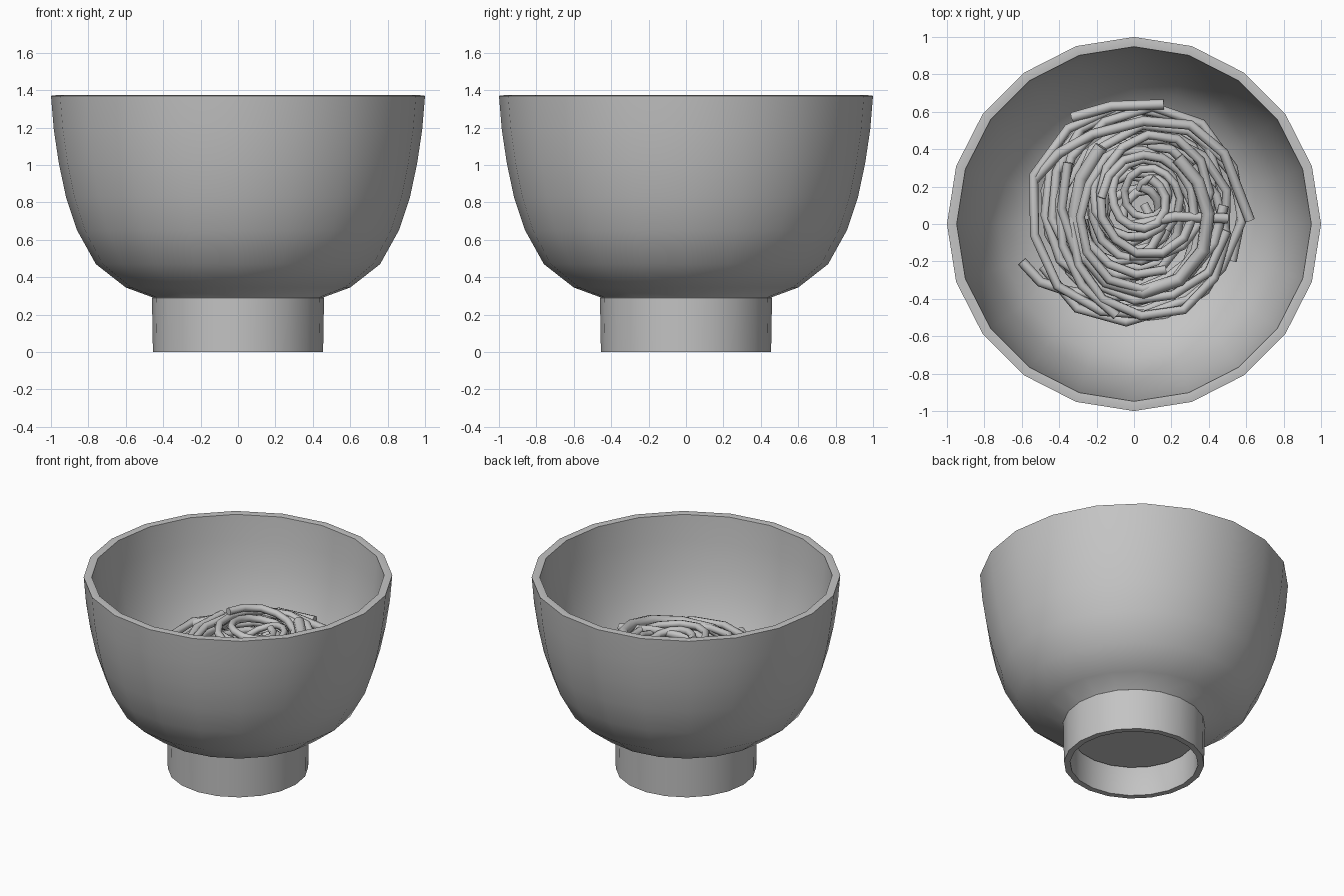
import bpy
import bmesh
import math
import random

random.seed(7)
if "Cube" in bpy.data.objects:
    bpy.data.objects.remove(bpy.data.objects["Cube"], do_unlink=True)

SIDES = 20


def make_material(name, value):
    mat = bpy.data.materials.new(name)
    mat.use_nodes = True
    colour = (value, value, value, 1)
    mat.diffuse_color = colour
    mat.node_tree.nodes["Principled BSDF"].inputs["Base Color"].default_value = colour
    return mat


grey = make_material("plain grey", 0.55)


def lathe(name, profile, closed=False):
    """Spin an (r, z) profile about the z axis."""
    bm = bmesh.new()
    verts = [bm.verts.new((r, 0, z)) for r, z in profile]
    pairs = list(zip(verts, verts[1:]))
    if closed:
        pairs.append((verts[-1], verts[0]))
    edges = [bm.edges.new(p) for p in pairs]
    bmesh.ops.spin(bm, geom=verts + edges, axis=(0, 0, 1), cent=(0, 0, 0),
                   angle=math.tau, steps=SIDES, use_duplicate=False)
    bmesh.ops.remove_doubles(bm, verts=bm.verts, dist=0.0005)
    bmesh.ops.recalc_face_normals(bm, faces=bm.faces)
    mesh = bpy.data.meshes.new(name)
    bm.to_mesh(mesh)
    bm.free()
    mesh.materials.append(grey)
    obj = bpy.data.objects.new(name, mesh)
    bpy.context.collection.objects.link(obj)
    bpy.ops.object.select_all(action='DESELECT')
    obj.select_set(True)
    bpy.context.view_layer.objects.active = obj
    bpy.ops.object.shade_smooth_by_angle(angle=math.radians(50))


# Bowl shell: outside from the bottom up, over the rim, then down the inside
outside = [(0, 0.2), (0.4, 0.2), (0.45, 0.29), (0.6, 0.345), (0.76, 0.47),
           (0.86, 0.65), (0.92, 0.83), (0.958, 1.01), (0.985, 1.19), (1, 1.37)]
inside = [(0.975, 1.373), (0.948, 1.37), (0.934, 1.19), (0.908, 1.01), (0.87, 0.85),
          (0.81, 0.68), (0.72, 0.52), (0.57, 0.405), (0.4, 0.345), (0, 0.31)]
lathe("bowl", outside + inside)

# Hollow foot ring
lathe("foot_ring", [(0.445, 0.3), (0.46, 0.29), (0.455, 0), (0.415, 0),
                    (0.415, 0.25)], closed=True)


def tube(name, points, thickness=0.025):
    """A capped strand through the points, the whole heap leaning up to the back."""
    curve = bpy.data.curves.new(name, 'CURVE')
    curve.dimensions = '3D'
    curve.bevel_depth = thickness
    curve.bevel_resolution = 2
    curve.use_fill_caps = True
    spline = curve.splines.new('POLY')
    spline.points.add(len(points) - 1)
    for target, (x, y, z) in zip(spline.points, points):
        target.co = (x, y, z + 0.07 * y, 1)
    curve.materials.append(grey)
    bpy.context.collection.objects.link(bpy.data.objects.new(name, curve))


def coil(name, centre, radii, start, turns, heights, thickness=0.025):
    """A loosely wound strand, spiralling between two radii and heights."""
    count = int(turns * 13)
    phase = random.uniform(0, math.tau)
    points = []
    for i in range(count + 1):
        t = i / count
        a = start + t * turns * math.tau
        r = radii[0] + (radii[1] - radii[0]) * t
        r *= 1 + 0.1 * math.sin(1.4 * a + phase) + random.uniform(-0.02, 0.02)
        z = heights[0] + (heights[1] - heights[0]) * t + 0.04 * math.sin(a + phase)
        points.append((centre[0] + r * math.cos(a), centre[1] + 1.08 * r * math.sin(a), z))
    tube(name, points, thickness)


# Coiled strands: centre, radii, start angle, turns, heights, thickness
coils = [
    ((0.04, 0.03), (0.56, 0.49), 1.3, 1.5, (0.76, 0.82), 0.025),
    ((0.03, 0.05), (0.53, 0.44), 3.6, 1.4, (0.72, 0.83), 0.025),
    ((0.07, 0.0), (0.49, 0.40), 5.9, 1.2, (0.78, 0.86), 0.025),
    ((0.06, 0.06), (0.46, 0.30), 2.6, 1.8, (0.82, 0.92), 0.025),
    ((0.05, 0.08), (0.42, 0.34), 2.2, 0.8, (0.87, 0.91), 0.036),
    ((0.07, 0.14), (0.33, 0.22), 4.4, 1.8, (0.89, 0.97), 0.025),
    ((0.03, 0.14), (0.25, 0.12), 1.0, 2.0, (0.89, 0.95), 0.025),
    ((0.09, 0.15), (0.17, 0.07), 5.2, 1.6, (0.90, 0.85), 0.022),
]
# Buried strands, looser and off-centre, holding up the heap
for low in (0.44, 0.53, 0.62, 0.71):
    centre = (random.uniform(-0.04, 0.1), random.uniform(0, 0.1))
    coils.append((centre, (0.5, 0.32), random.uniform(0, math.tau), 1.7, (low, low + 0.07), 0.025))
    coils.append((centre, (0.3, 0.1), random.uniform(0, math.tau), 2.0, (low, low + 0.1), 0.025))
for n, settings in enumerate(coils):
    coil("noodle_%d" % (n + 1), *settings)

# Long strands with loose ends lying over the heap
tube("front_noodle", [(-0.6, -0.2, 0.78), (-0.5, -0.31, 0.78), (-0.35, -0.36, 0.79),
                      (-0.12, -0.39, 0.82), (0.1, -0.37, 0.84), (0.3, -0.26, 0.86),
                      (0.43, -0.1, 0.86), (0.48, 0.1, 0.85)], 0.027)
tube("back_noodle", [(-0.53, 0.24, 0.78), (-0.4, 0.38, 0.8), (-0.22, 0.48, 0.83),
                     (0.05, 0.55, 0.85), (0.3, 0.53, 0.84), (0.48, 0.38, 0.83),
                     (0.55, 0.2, 0.81), (0.62, 0.02, 0.79)], 0.027)
tube("outer_noodle", [(-0.33, 0.57, 0.76), (-0.12, 0.63, 0.8), (0.16, 0.64, 0.81)], 0.027)
tube("side_noodle", [(-0.02, -0.01, 0.93), (0.22, 0.04, 0.94), (0.5, 0.03, 0.88)], 0.027)
